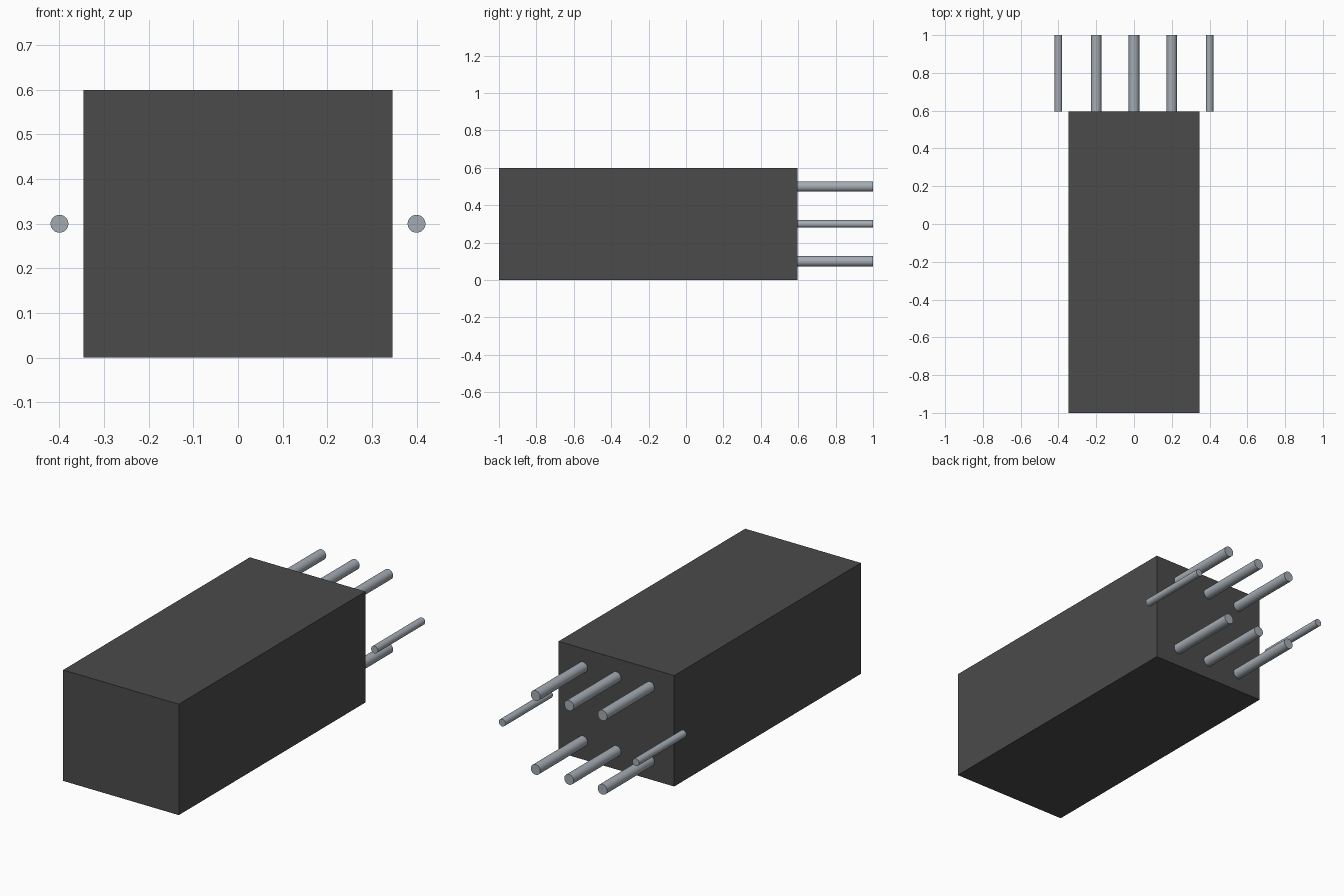
import bpy, math

cube = bpy.data.objects.get("Cube")
if cube:
    bpy.data.objects.remove(cube, do_unlink=True)


def make_material(name, rgb):
    mat = bpy.data.materials.new(name)
    mat.use_nodes = True
    mat.diffuse_color = (*rgb, 1)
    mat.node_tree.nodes["Principled BSDF"].inputs["Base Color"].default_value = (*rgb, 1)
    return mat


charcoal = make_material("charcoal", (0.07, 0.07, 0.07))
steel = make_material("steel_grey", (0.37, 0.41, 0.45))

FRONT, BODY_BACK, PIN_END = -1.0, 0.595, 1.0
WIDTH, HEIGHT = 0.692, 0.6


def pin(name, x, z, radius):
    """Round rod running back from the rear face plane."""
    bpy.ops.mesh.primitive_cylinder_add(
        vertices=32, radius=radius, depth=PIN_END - BODY_BACK,
        location=(x, (BODY_BACK + PIN_END) / 2, z), rotation=(math.pi / 2, 0, 0))
    obj = bpy.context.object
    obj.name = name
    obj.data.materials.append(steel)
    bpy.ops.object.shade_smooth_by_angle(angle=math.radians(30))


# Rectangular housing
bpy.ops.mesh.primitive_cube_add(size=1, location=(0, (FRONT + BODY_BACK) / 2, HEIGHT / 2))
body = bpy.context.object
body.name = "housing"
body.scale = (WIDTH, BODY_BACK - FRONT, HEIGHT)
bpy.ops.object.transform_apply(location=False, rotation=False, scale=True)
body.data.materials.append(charcoal)

# Two rows of three thick pins
for row, z in (("lower", 0.1), ("upper", 0.5)):
    for column, x in (("right", -0.2), ("middle", 0.0), ("left", 0.2)):
        pin(f"{row}_{column}_pin", x, z, 0.028)

# Thin pins just outside the housing on each side
for side, x in (("right", -0.4), ("left", 0.4)):
    pin(f"{side}_side_pin", x, 0.3, 0.02)
